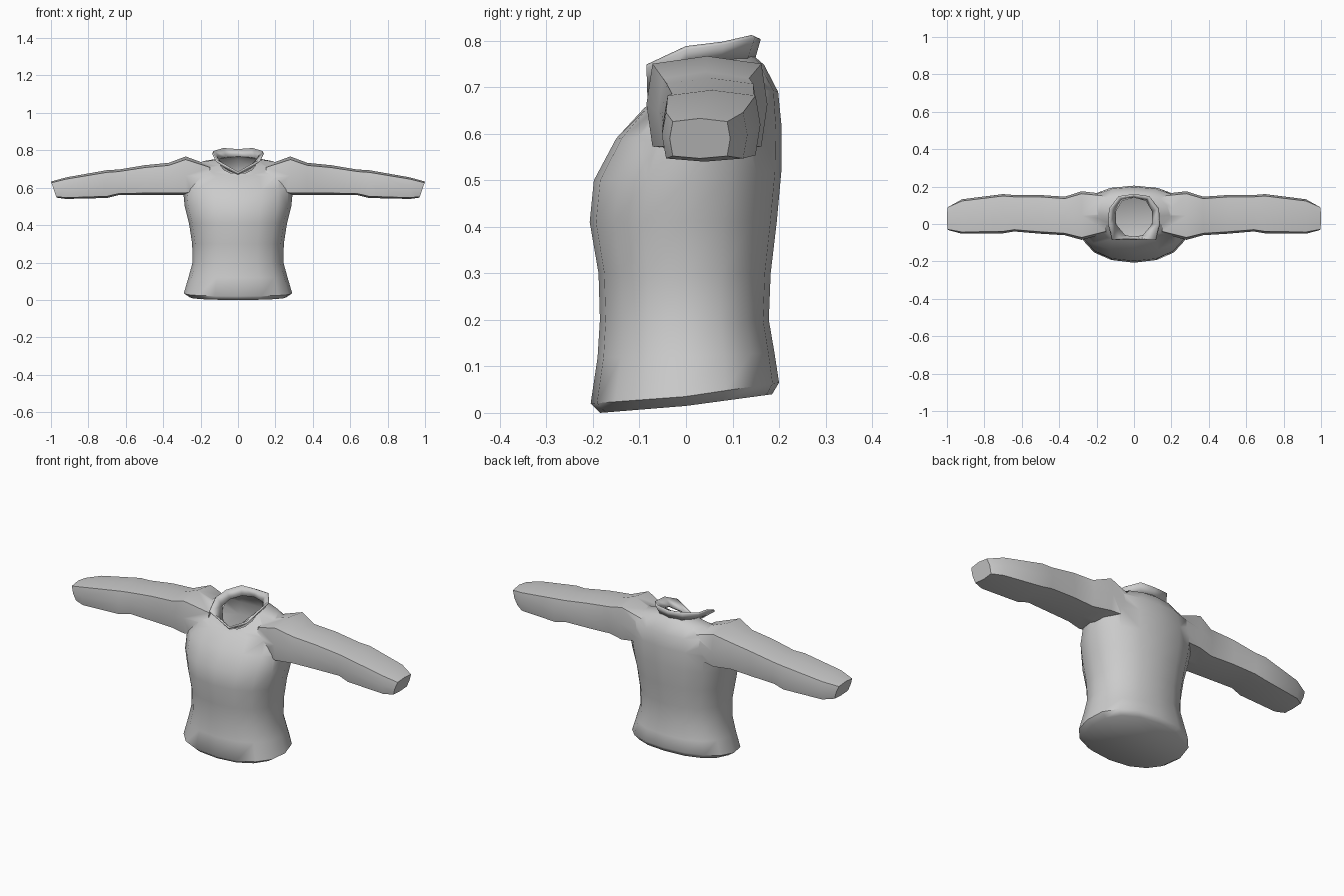
import bpy, bmesh, math
from mathutils import Vector

if "Cube" in bpy.data.objects:
    bpy.data.objects.remove(bpy.data.objects["Cube"])

grey = bpy.data.materials.new("knit grey")
grey.diffuse_color = (0.6, 0.6, 0.6, 1)
grey.use_nodes = True
grey.node_tree.nodes["Principled BSDF"].inputs["Base Color"].default_value = grey.diffuse_color


def power(v, p):
    return math.copysign(abs(v) ** p, v)


def make(name, verts, faces):
    me = bpy.data.meshes.new(name)
    me.from_pydata(verts, [], faces)
    bm = bmesh.new()
    bm.from_mesh(me)
    bmesh.ops.recalc_face_normals(bm, faces=bm.faces)
    bm.to_mesh(me)
    bm.free()
    me.materials.append(grey)
    ob = bpy.data.objects.new(name, me)
    bpy.context.collection.objects.link(ob)
    return ob


def loft(name, rings):
    """Closed skin through rings of equal point count, capped at both ends."""
    n = len(rings[0])
    verts = [p for r in rings for p in r]
    faces = [(k * n + i, k * n + (i + 1) % n, (k + 1) * n + (i + 1) % n, (k + 1) * n + i)
             for k in range(len(rings) - 1) for i in range(n)]
    faces += [tuple(range(n)), tuple(range(len(verts) - n, len(verts)))]
    return make(name, verts, faces)


def activate(ob):
    bpy.ops.object.select_all(action='DESELECT')
    ob.select_set(True)
    bpy.context.view_layer.objects.active = ob


# Torso rings: half width, front y, back y, front z, side z, back z
body = [(.26, -.185, .185, 0, .015, .04), (.29, -.205, .2, .02, .035, .065),
        (.265, -.19, .19, .12, .12, .13), (.243, -.185, .178, .2, .2, .2),
        (.245, -.188, .182, .3, .3, .3), (.262, -.207, .195, .41, .41, .41),
        (.285, -.198, .205, .5, .5, .52), (.295, -.15, .205, .59, .6, .62),
        (.265, -.09, .198, .655, .71, .69), (.19, -.076, .168, .665, .74, .748),
        (.1, -.07, .145, .675, .75, .768)]


def body_ring(w, yf, yb, zf, zs, zb, n=16):
    out = []
    for i in range(n):
        a = 2 * math.pi * i / n
        s = power(math.sin(a), .88)
        y = (yf + yb) / 2 + s * (yb - yf) / 2
        z = zs + abs(s) * ((zb if s > 0 else zf) - zs)
        out.append(Vector((w * power(math.cos(a), .88), y, z)))
    return out


rings = [body_ring(*b) for b in body]
neck = rings[-1]
sweater = loft("sweater_body", rings)

# Sleeve rings: top x, bottom x, front y, back y, bottom z, top z
arm = [(.15, .15, -.05, .16, .58, .72), (.28, .28, -.085, .175, .56, .767),
       (.37, .37, -.06, .146, .562, .733), (.5, .5, -.052, .155, .562, .72),
       (.64, .64, -.04, .155, .56, .697), (.7, .7, -.05, .16, .545, .694),
       (.92, .92, -.052, .132, .54, .655), (1, .97, -.035, .095, .547, .633)]
section = [(1, 0), (.9, .84), (0, 1), (-.9, .84), (-1, 0), (-.9, -.88), (0, -1), (.9, -.88)]


def arm_ring(side, xt, xb, yf, yb, zb, zt):
    return [Vector((side * (xb + (xt - xb) * (v + 1) / 2),
                    (yf + yb) / 2 + u * (yb - yf) / 2,
                    (zb + zt) / 2 + v * (zt - zb) / 2)) for u, v in section]


# Join both sleeves to the body
for side in (-1, 1):
    sleeve = loft("sleeve_cutter", [arm_ring(side, *a) for a in arm])
    activate(sweater)
    mod = sweater.modifiers.new("join", 'BOOLEAN')
    mod.operation, mod.solver, mod.object = 'UNION', 'EXACT', sleeve
    bpy.ops.object.modifier_apply(modifier=mod.name)
    bpy.data.objects.remove(sleeve)

# Open the neck hole
bm = bmesh.new()
bm.from_mesh(sweater.data)
cap = [f for f in bm.faces
       if all(min((v.co - p).length for p in neck) < 1e-4 for v in f.verts)]
bmesh.ops.delete(bm, geom=cap, context='FACES')
bm.to_mesh(sweater.data)
bm.free()
activate(sweater)
bpy.ops.object.shade_smooth_by_angle(angle=math.radians(55))

# Folded collar: base and rim points of the right half, front to back
base = [(0, -.07, .674), (.05, -.062, .695), (.1, 0, .742),
        (.1, .07, .755), (.065, .128, .762), (0, .145, .766)]
rim = [(0, -.08, .682), (.115, -.085, .745), (.135, 0, .785),
       (.13, .08, .795), (.08, .145, .81), (0, .156, .805)]


def full(half):
    return half + [(-x, y, z) for x, y, z in half[-2:0:-1]]


pts = full(base) + full(rim)
n = len(pts) // 2
collar = make("collar", pts, [(i, (i + 1) % n, n + (i + 1) % n, n + i) for i in range(n)])
thick = collar.modifiers.new("thickness", 'SOLIDIFY')
thick.thickness, thick.offset = .01, 0
activate(collar)
bpy.ops.object.shade_smooth_by_angle(angle=math.radians(30))
